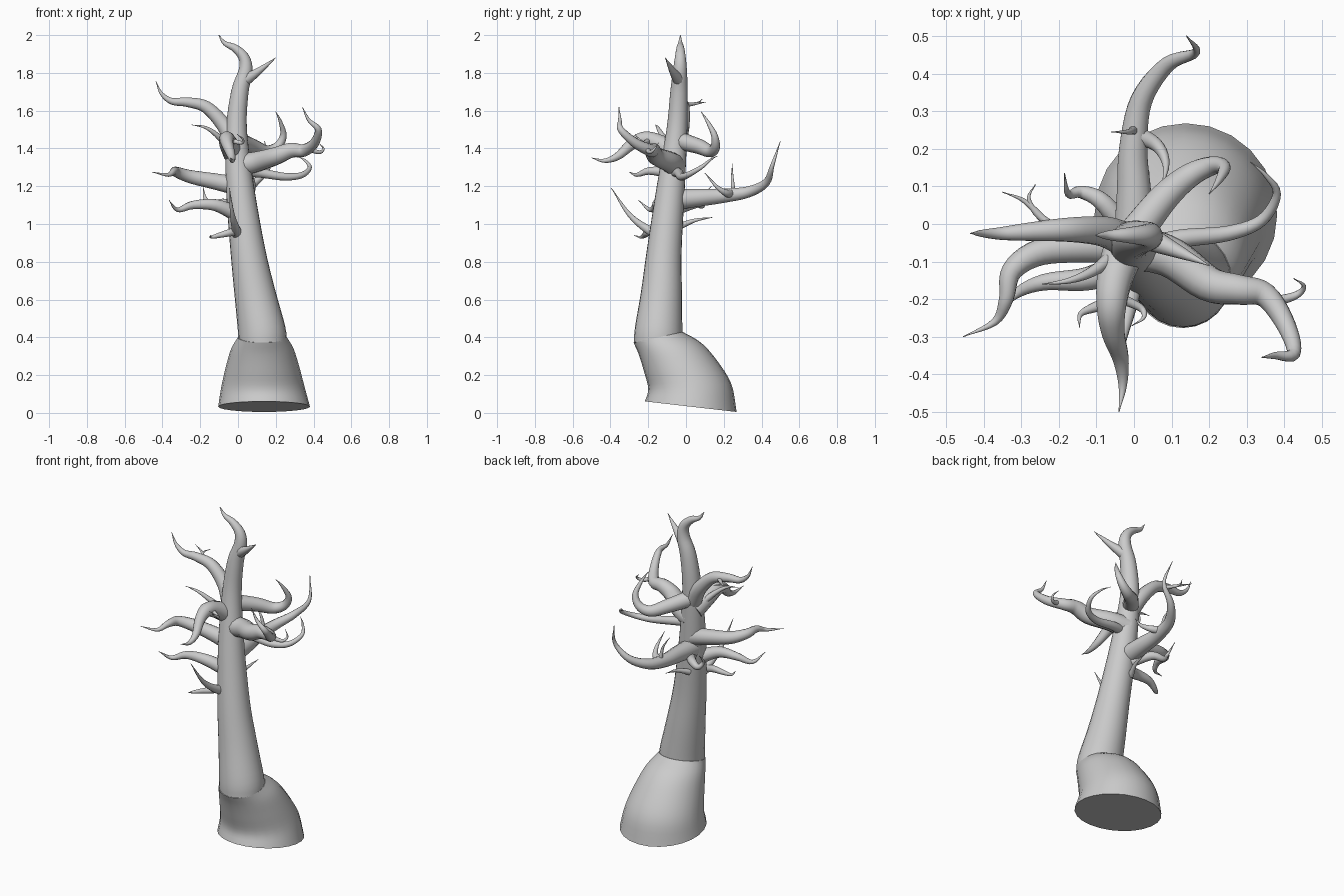
import bpy, bmesh, math
from mathutils import Vector


def smooth_path(pts, steps=5):
    """Catmull-Rom samples of tuples (any dimension)."""
    v = [Vector(p) for p in pts]
    v = [v[0] * 2 - v[1]] + v + [v[-1] * 2 - v[-2]]
    out = []
    for i in range(1, len(v) - 2):
        a, b, c, d = v[i - 1:i + 3]
        for s in range(steps):
            t = s / steps
            out.append(0.5 * (2 * b + (c - a) * t + (2 * a - 5 * b + 4 * c - d) * t * t
                              + (3 * b - a - 3 * c + d) * t ** 3))
    return out + [v[-2]]


def loft(name, rings, n):
    """Skin a list of rings of n points and close both ends."""
    bm = bmesh.new()
    rows = [[bm.verts.new(p) for p in ring] for ring in rings]
    for a, b in zip(rows, rows[1:]):
        for i in range(n):
            j = (i + 1) % n
            bm.faces.new((a[i], a[j], b[j], b[i]))
    bm.faces.new(rows[0][::-1])
    bm.faces.new(rows[-1])
    bmesh.ops.recalc_face_normals(bm, faces=bm.faces)
    me = bpy.data.meshes.new(name)
    bm.to_mesh(me)
    bm.free()
    ob = bpy.data.objects.new(name, me)
    bpy.context.collection.objects.link(ob)
    bpy.context.view_layer.objects.active = ob
    for o in bpy.context.selected_objects:
        o.select_set(False)
    ob.select_set(True)
    bpy.ops.object.shade_smooth_by_angle(angle=math.radians(40))
    return ob


def tube(name, path, radii, n=12):
    """Sweep a circle along a path with a low-twist frame."""
    rings, side = [], None
    for i, p in enumerate(path):
        t = (path[min(i + 1, len(path) - 1)] - path[max(i - 1, 0)]).normalized()
        if side is None:
            side = t.orthogonal()
        side = (side - t * side.dot(t)).normalized()
        up = t.cross(side)
        rings.append([p + radii[i] * (math.cos(k * math.tau / n) * side
                                      + math.sin(k * math.tau / n) * up) for k in range(n)])
    return loft(name, rings, n)


def branch(name, r, *pts):
    """Tapered branch ending in a point."""
    path = smooth_path(pts)
    m = len(path) - 1
    tube(name, path, [max(0.0015, r * (1 - i / m) ** 0.9) for i in range(m + 1)])


# Swollen root foot: x, y, z, radius, slope of the ring along y
N = 24
foot = smooth_path4 = [(.138, .025, .033, .243, -.115), (.132, .02, .14, .220, .06),
                       (.130, -.03, .25, .193, .15), (.129, -.085, .34, .165, .19),
                       (.129, -.147, .40, .130, .22)]


def foot_samples():
    # interpolate position/radius and slope separately (3D vectors)
    a = smooth_path([f[:3] for f in foot], 4)
    b = smooth_path([(f[3], f[4], 0) for f in foot], 4)
    return zip(a, b)


rings = []
for c, q in foot_samples():
    ring = []
    for k in range(N):
        x, y = (q.x * f(k * math.tau / N) for f in (math.cos, math.sin))
        ring.append(c + Vector((x, y, y * q.y)))
    rings.append(ring)
loft("root_foot", rings, N)

# Trunk with hooked top: x, y, z, radius
trunk = [(.132, -.147, .37, .128), (.125, -.145, .44, .126), (.09, -.13, .63, .109),
         (.052, -.115, .86, .092), (.01, -.08, 1.2, .074), (-.008, -.048, 1.5, .055),
         (.01, -.037, 1.7, .046), (.04, -.032, 1.81, .037), (.032, -.03, 1.88, .029),
         (-.015, -.03, 1.93, .021), (-.07, -.03, 1.957, .012), (-.102, -.03, 2.0, .0015)]
path = smooth_path([p[:3] for p in trunk], 4)
radii = [v.x for v in smooth_path([(p[3], 0, 0) for p in trunk], 4)]
tube("trunk", path, radii, N)

# Back branch with two twigs
branch("back_branch", .056, (0, -.05, 1.13), (0, .08, 1.14), (-.002, .2, 1.15),
       (.02, .33, 1.17), (.09, .425, 1.22), (.165, .457, 1.31), (.14, .5, 1.44))
branch("back_twig", .013, (0, .25, 1.17), (-.015, .245, 1.25), (-.06, .245, 1.32))
branch("back_twig", .026, (.0, .24, 1.16), (.06, .21, 1.165), (.085, .16, 1.2), (.075, .1, 1.27))
branch("lower_back_twig", .018, (0, -.03, .99), (.03, .05, 1.02), (.04, .14, 1.035))

# Right side branches
branch("right_branch", .062, (0, -.06, 1.31), (.1, -.09, 1.33), (.2, -.16, 1.36),
       (.28, -.175, 1.39), (.35, -.19, 1.39), (.405, -.27, 1.43), (.425, -.345, 1.5),
       (.375, -.35, 1.55), (.34, -.355, 1.62))
branch("right_twig", .015, (.36, -.21, 1.4), (.43, -.19, 1.38), (.452, -.165, 1.4),
       (.425, -.145, 1.43))
branch("right_back_branch", .047, (0, -.03, 1.44), (.08, .07, 1.41), (.15, .13, 1.385),
       (.21, .155, 1.41), (.24, .15, 1.47), (.225, .115, 1.54), (.2, .08, 1.595))
branch("right_thin_branch", .03, (.02, -.07, 1.28), (.12, -.04, 1.27), (.25, -.025, 1.25),
       (.34, .01, 1.26), (.38, .08, 1.3), (.35, .13, 1.34), (.31, .165, 1.36))
branch("upper_right_spike", .036, (.02, -.03, 1.75), (.11, -.07, 1.81), (.2, -.11, 1.88))

# Left side branches
branch("upper_left_branch", .048, (-.02, -.045, 1.43), (-.08, -.02, 1.53), (-.17, -.015, 1.62),
       (-.27, -.02, 1.645), (-.35, -.025, 1.65), (-.405, -.025, 1.69), (-.435, -.025, 1.755))
branch("upper_left_twig", .013, (-.2, -.02, 1.63), (-.26, .03, 1.635), (-.28, .07, 1.64),
       (-.262, .105, 1.645))
branch("upper_left_twig", .012, (-.23, 0, 1.63), (-.29, .06, 1.64), (-.35, .085, 1.66))
branch("left_branch", .052, (0, -.06, 1.2), (-.12, -.06, 1.225), (-.25, -.075, 1.25),
       (-.325, -.125, 1.275), (-.34, -.2, 1.28), (-.37, -.26, 1.26), (-.455, -.3, 1.275))
branch("left_thin_twig", .022, (-.03, -.06, 1.38), (-.1, -.12, 1.46), (-.17, -.15, 1.51),
       (-.245, -.16, 1.525))
branch("lower_left_branch", .042, (0, -.1, 1.05), (-.12, -.145, 1.1), (-.24, -.155, 1.1),
       (-.32, -.19, 1.075), (-.365, -.25, 1.125))
branch("left_back_branch", .032, (0, -.05, 1.08), (-.08, .055, 1.11), (-.14, .085, 1.1),
       (-.175, .08, 1.14), (-.185, .135, 1.2))

# Front branches
branch("front_branch", .058, (-.02, -.05, 1.37), (-.05, -.14, 1.425), (-.06, -.22, 1.45),
       (-.055, -.29, 1.42), (-.035, -.36, 1.36), (-.03, -.43, 1.335), (-.04, -.5, 1.35))
branch("front_twig", .014, (-.03, -.2, 1.44), (.02, -.225, 1.43), (.025, -.25, 1.45),
       (-.005, -.27, 1.475))
branch("lower_front_spike", .034, (0, -.11, .93), (-.01, -.2, .97), (-.03, -.3, 1.05),
       (-.045, -.395, 1.19))
branch("lower_front_twig", .026, (.01, -.14, .965), (-.04, -.2, .955), (-.1, -.22, .94),
       (-.142, -.24, .93), (-.145, -.275, .94))
